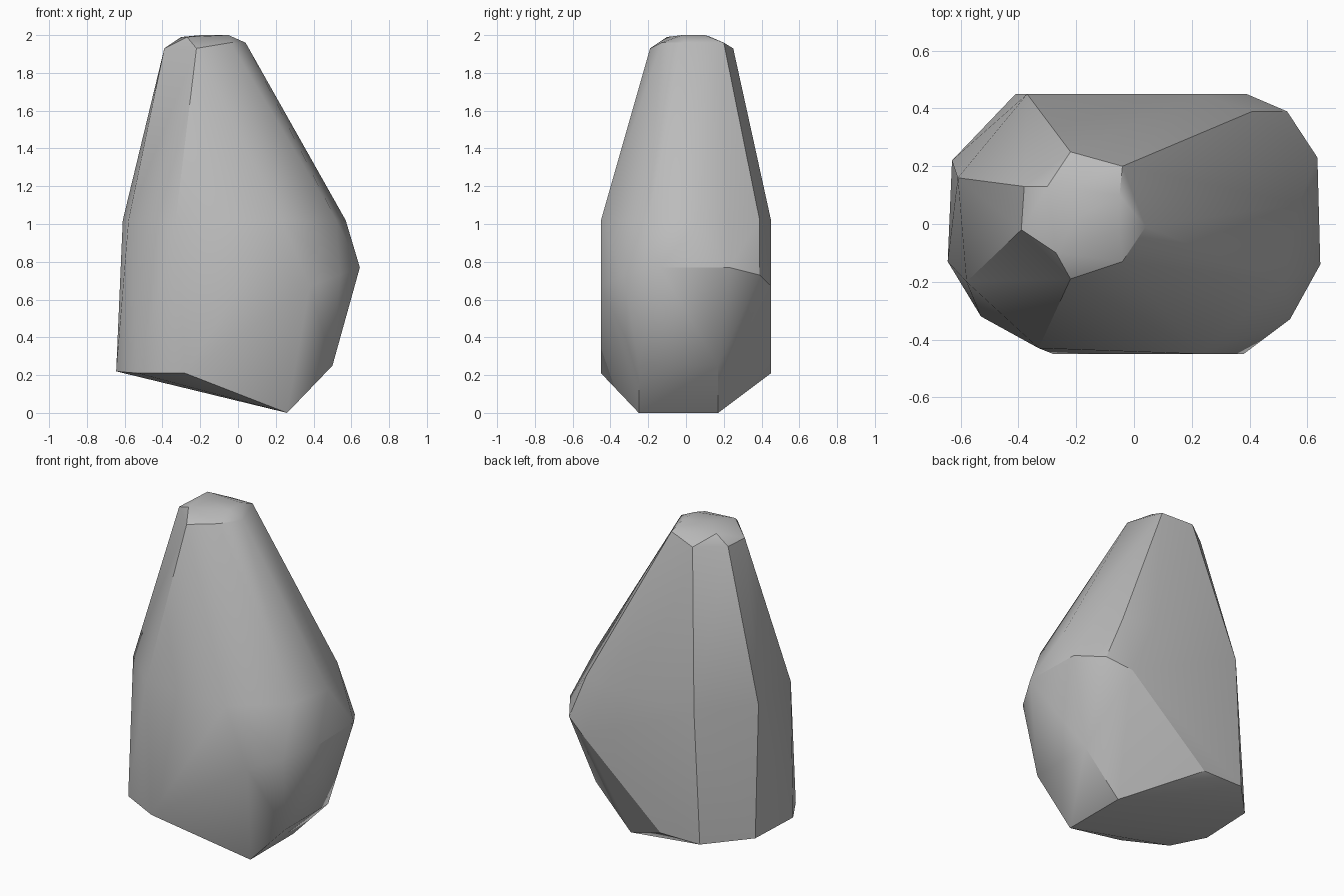
import bpy
import bmesh
import math

# Remove the default cube only
default_cube = bpy.data.objects.get("Cube")
if default_cube:
    bpy.data.objects.remove(default_cube, do_unlink=True)


def make_material(name, colour):
    material = bpy.data.materials.new(name)
    material.use_nodes = True
    material.diffuse_color = colour
    shader = material.node_tree.nodes.get("Principled BSDF")
    shader.inputs["Base Color"].default_value = colour
    shader.inputs["Roughness"].default_value = 0.9
    return material


def build_hull(name, levels, material):
    """Wrap a convex skin around corners grouped by height."""
    bm = bmesh.new()
    for height, corners in levels:
        for x, y in corners:
            bm.verts.new((x, y, height))
    result = bmesh.ops.convex_hull(bm, input=bm.verts[:])
    leftovers = [v for v in bm.verts if not v.link_faces]
    bmesh.ops.delete(bm, geom=leftovers, context="VERTS")
    # Merge triangles that lie in nearly the same facet
    bmesh.ops.dissolve_limit(bm, angle_limit=math.radians(1),
                             verts=bm.verts[:], edges=bm.edges[:])
    bmesh.ops.recalc_face_normals(bm, faces=bm.faces[:])
    mesh = bpy.data.meshes.new(name)
    bm.to_mesh(mesh)
    bm.free()
    mesh.materials.append(material)
    rock = bpy.data.objects.new(name, mesh)
    bpy.context.collection.objects.link(rock)
    return rock


# Chipped corners of the boulder, from the ground up
foot = (0.0, [(.26, -.25), (.26, .17)])
base = (.21, [(-.28, -.45), (-.53, -.32), (-.14, .45), (-.41, .45)])
base_side = (.22, [(-.645, -.13), (-.63, .22)])
toe = (.25, [(.5, -.25), (.5, .17)])
belly = (.67, [(.38, -.45), (.39, .45)])
belly_corners = (.73, [(.54, -.33), (.53, .39)])
belly_tip = (.77, [(.645, -.14), (.635, .23)])
shoulder = (1.02, [(.23, -.45), (.52, -.2), (.57, .07), (.41, .39),
                   (.23, .45), (-.37, .45), (-.61, .16),
                   (-.58, -.2), (-.33, -.43)])
neck = (1.93, [(-.22, -.19), (-.39, -.02), (-.38, .13), (-.22, .25)])
brow = (1.96, [(-.04, -.13), (.04, -.01), (-.04, .2)])
crown_edge = (1.99, [(-.27, -.1), (-.3, .13)])
crown = (2.0, [(-.05, -.02), (-.05, .1), (-.2, .02)])

stone = make_material("stone_grey", (0.5, 0.5, 0.5, 1.0))
rock = build_hull("rock", [foot, base, base_side, toe, belly, belly_corners,
                           belly_tip, shoulder, neck, brow, crown_edge,
                           crown], stone)

# Soft shading with crisp chipped edges
bpy.ops.object.select_all(action="DESELECT")
rock.select_set(True)
bpy.context.view_layer.objects.active = rock
bpy.ops.object.shade_smooth_by_angle(angle=math.radians(30))
